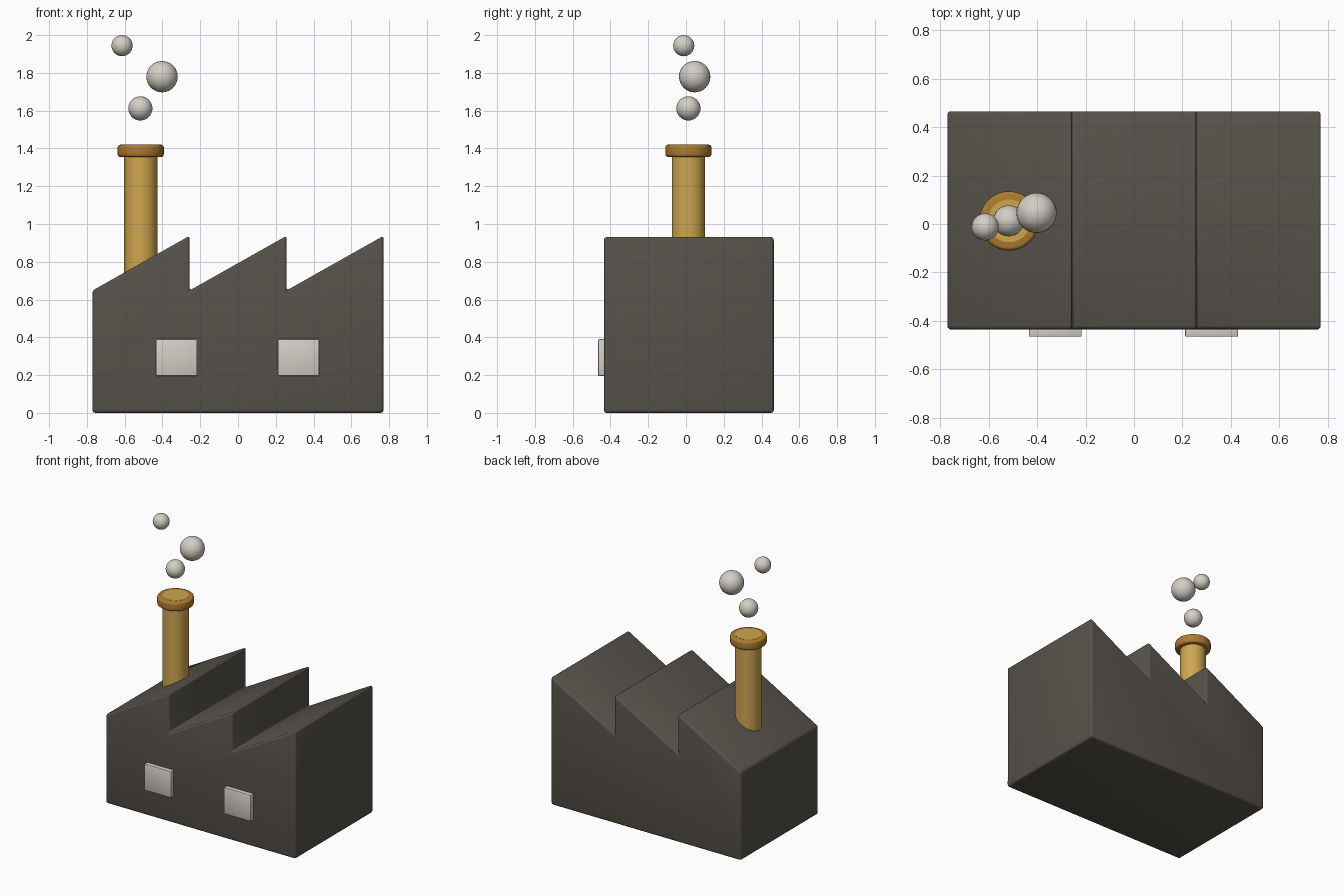
import bpy, bmesh, math
from mathutils import Matrix

cube = bpy.data.objects.get("Cube")
if cube:
    bpy.data.objects.remove(cube, do_unlink=True)


def material(name, rgb):
    m = bpy.data.materials.new(name)
    m.use_nodes = True
    m.diffuse_color = (*rgb, 1)
    m.node_tree.nodes["Principled BSDF"].inputs["Base Color"].default_value = (*rgb, 1)
    return m


dark_grey = material("dark warm grey", (0.095, 0.085, 0.07))
yellow = material("chimney yellow", (0.63, 0.38, 0.08))
ochre = material("rim ochre", (0.42, 0.20, 0.03))
pale_grey = material("pale grey", (0.66, 0.62, 0.56))


def finish(name, bm, mat, bevel=0, segments=3):
    """Round the sharp edges, shade smooth and link the part."""
    if bevel:
        sharp = [e for e in bm.edges if e.calc_face_angle(0) > math.radians(40)]
        bmesh.ops.bevel(bm, geom=sharp, offset=bevel, segments=segments,
                        profile=0.5, affect='EDGES', clamp_overlap=True)
    bmesh.ops.recalc_face_normals(bm, faces=bm.faces)
    mesh = bpy.data.meshes.new(name)
    bm.to_mesh(mesh)
    bm.free()
    mesh.materials.append(mat)
    ob = bpy.data.objects.new(name, mesh)
    bpy.context.collection.objects.link(ob)
    bpy.ops.object.select_all(action='DESELECT')
    ob.select_set(True)
    bpy.context.view_layer.objects.active = ob
    bpy.ops.object.shade_smooth_by_angle(angle=math.radians(45))
    return ob


def cylinder(name, x, y, z0, z1, radius, mat, bevel=0):
    bm = bmesh.new()
    bmesh.ops.create_cone(bm, cap_ends=True, segments=48, radius1=radius, radius2=radius,
                          depth=z1 - z0, matrix=Matrix.Translation((x, y, (z0 + z1) / 2)))
    return finish(name, bm, mat, bevel)


def box(name, center, size, mat, bevel):
    bm = bmesh.new()
    bmesh.ops.create_cube(bm, size=1, matrix=Matrix.Translation(center) @ Matrix.Diagonal((*size, 1)))
    return finish(name, bm, mat, bevel, 2)


# Hall with a sawtooth roof, extruded front to back
half, eave, peak, teeth = 0.77, 0.648, 0.937, 3
front, back = -0.435, 0.465
pitch = 2 * half / teeth
profile = [(half, 0), (-half, 0)]
for i in range(teeth):
    x = -half + i * pitch
    profile += [(x, eave), (x + pitch, peak)]
bm = bmesh.new()
wall = bm.faces.new([bm.verts.new((x, front, z)) for x, z in profile])
ext = bmesh.ops.extrude_face_region(bm, geom=[wall], use_keep_orig=True)
bmesh.ops.translate(bm, vec=(0, back - front, 0),
                    verts=[v for v in ext["geom"] if isinstance(v, bmesh.types.BMVert)])
bmesh.ops.recalc_face_normals(bm, faces=bm.faces)
finish("factory_hall", bm, dark_grey, 0.015)

# Windows standing proud of the front wall
for side, x in (("right", -0.325), ("left", 0.32)):
    box(side + "_window", (x, front - 0.005, 0.293), (0.218, 0.05, 0.194), pale_grey, 0.004)

# Chimney shaft and rounded rim
cx, cy = -0.515, 0.013
cylinder("chimney_shaft", cx, cy, 0.5, 1.421, 0.088, yellow)
cylinder("chimney_rim", cx, cy, 1.355, 1.42, 0.122, ochre, 0.014)

# Smoke puffs
puffs = {"low": (-0.517, 0.013, 1.612, 0.064),
         "middle": (-0.402, 0.046, 1.78, 0.083),
         "high": (-0.614, -0.012, 1.944, 0.056)}
for name, (x, y, z, r) in puffs.items():
    bm = bmesh.new()
    bmesh.ops.create_uvsphere(bm, u_segments=32, v_segments=16, radius=r,
                              matrix=Matrix.Translation((x, y, z)))
    finish(name + "_smoke_puff", bm, pale_grey)
